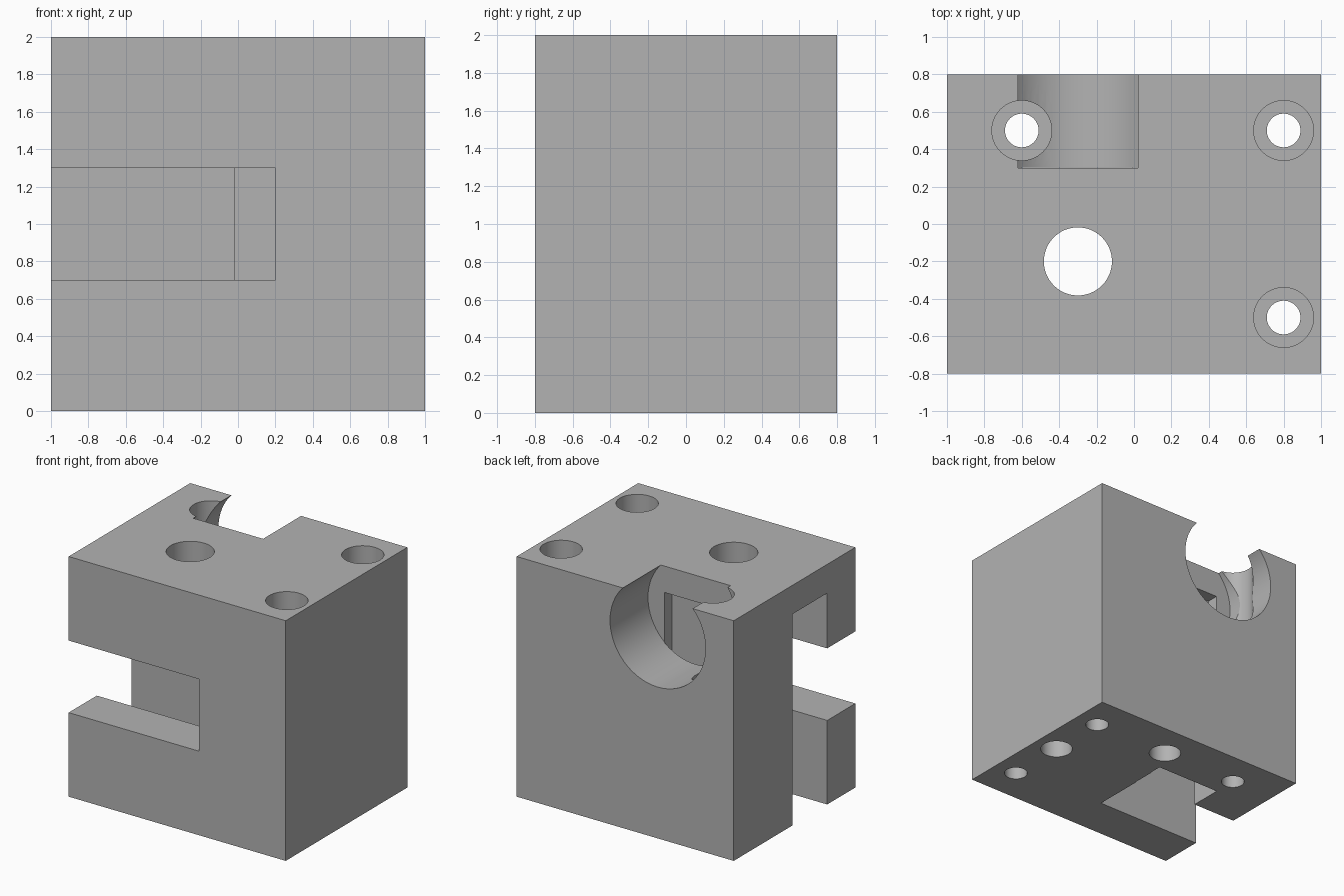
import bpy

cube = bpy.data.objects.get("Cube")
if cube:
    bpy.data.objects.remove(cube, do_unlink=True)

# Single plain grey material
grey = bpy.data.materials.new("plain grey")
grey.use_nodes = True
colour = (0.45, 0.45, 0.45, 1)
grey.diffuse_color = colour
grey.node_tree.nodes["Principled BSDF"].inputs["Base Color"].default_value = colour


def box(name, low, high):
    centre = [(a + b) / 2 for a, b in zip(low, high)]
    bpy.ops.mesh.primitive_cube_add(size=1, location=centre)
    ob = bpy.context.object
    ob.name = name
    ob.scale = [b - a for a, b in zip(low, high)]
    bpy.ops.object.transform_apply(location=True, rotation=True, scale=True)
    return ob


def cylinder(name, radius, low, high, along_y=False):
    """Cylinder between two points that differ along one axis only."""
    centre = [(a + b) / 2 for a, b in zip(low, high)]
    depth = sum(b - a for a, b in zip(low, high))
    turn = (1.5707963, 0, 0) if along_y else (0, 0, 0)
    bpy.ops.mesh.primitive_cylinder_add(vertices=64, radius=radius, depth=depth,
                                        location=centre, rotation=turn)
    ob = bpy.context.object
    ob.name = name
    bpy.ops.object.transform_apply(location=True, rotation=True, scale=True)
    return ob


def cut(body, cutter):
    cutter.hide_render = True
    mod = body.modifiers.new("cut", 'BOOLEAN')
    mod.operation = 'DIFFERENCE'
    mod.solver = 'EXACT'
    mod.object = cutter
    bpy.context.view_layer.objects.active = body
    bpy.ops.object.modifier_apply(modifier=mod.name)
    bpy.data.objects.remove(cutter, do_unlink=True)


# Main block
block = box("block", (-1, -0.8, 0), (1, 0.8, 2))
block.data.materials.append(grey)

# Upright side slot, front window and rear bore
cut(block, box("side_slot", (-1.1, -0.43, -0.1), (-0.02, 0.03, 1.76)))
cut(block, box("front_window", (-1.1, -0.9, 0.7), (0.2, -0.425, 1.3)))
cut(block, cylinder("rear_bore", 0.44, (-0.3, 0.3, 1.7), (-0.3, 0.9, 1.7), True))

# Narrow upright pocket behind the slot, joined to it near the bottom
cut(block, box("pocket", (-0.6, 0.2, -0.1), (-0.01, 0.303, 1.78)))
cut(block, box("pocket_link", (-0.6, 0.0, -0.1), (-0.015, 0.22, 0.3)))

# Large top hole opening into the slot
cut(block, cylinder("top_hole", 0.182, (-0.3, -0.2, 1.6), (-0.3, -0.2, 2.1)))

# Counterbored screw holes
for x, y in ((-0.6, 0.5), (0.8, 0.5), (0.8, -0.5)):
    cut(block, cylinder("screw_hole", 0.09, (x, y, -0.1), (x, y, 2.1)))
    cut(block, cylinder("counterbore", 0.16, (x, y, 1.0), (x, y, 2.1)))

# Blind holes in the underside
for x, y in ((0.1, 0.5), (0.8, 0.0)):
    cut(block, cylinder("blind_hole", 0.125, (x, y, -0.1), (x, y, 0.6)))

bpy.ops.object.select_all(action='DESELECT')
block.select_set(True)
bpy.context.view_layer.objects.active = block
bpy.ops.object.shade_smooth_by_angle(angle=0.5)
